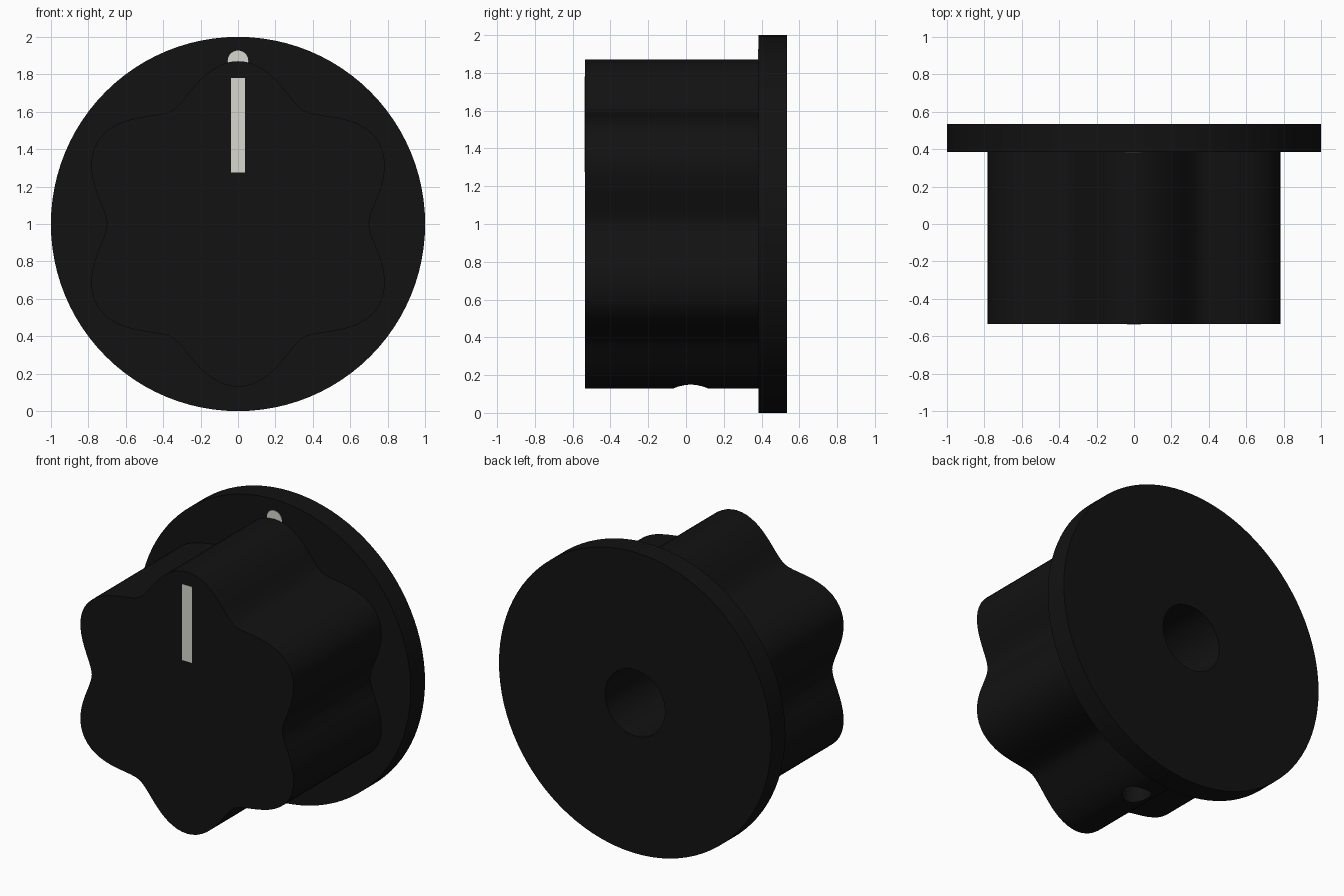
import bpy, bmesh
from math import cos, sin, pi, radians
from mathutils import Matrix

if "Cube" in bpy.data.objects:
    bpy.data.objects.remove(bpy.data.objects["Cube"])


def material(name, color):
    m = bpy.data.materials.new(name)
    m.diffuse_color = (*color, 1)
    m.use_nodes = True
    m.node_tree.nodes["Principled BSDF"].inputs["Base Color"].default_value = m.diffuse_color
    return m


black = material("black_plastic", (0.006, 0.006, 0.006))
ivory = material("ivory_paint", (0.68, 0.68, 0.62))


def prism(name, outline, y0, y1, mat):
    """Extrude an (x, z) outline from y0 to y1."""
    bm = bmesh.new()
    face = bm.faces.new([bm.verts.new((x, y0, z)) for x, z in outline])
    ext = bmesh.ops.extrude_face_region(bm, geom=[face])["geom"]
    bmesh.ops.translate(bm, vec=(0, y1 - y0, 0),
                        verts=[v for v in ext if isinstance(v, bmesh.types.BMVert)])
    if not any(len(f.verts) == len(outline) and abs(f.calc_center_median().y - y0) < 1e-5
               for f in bm.faces):
        bm.faces.new([v for v in bm.verts if abs(v.co.y - y0) < 1e-6])
    bmesh.ops.recalc_face_normals(bm, faces=bm.faces)
    me = bpy.data.meshes.new(name)
    bm.to_mesh(me)
    bm.free()
    me.materials.append(mat)
    ob = bpy.data.objects.new(name, me)
    bpy.context.collection.objects.link(ob)
    return ob


def circle(r, zc, n=64):
    return [(r * cos(2 * pi * i / n), zc + r * sin(2 * pi * i / n)) for i in range(n)]


def lobed(n=144):
    """Six broad lobes with narrow valleys, one lobe pointing up."""
    pts = []
    for i in range(n):
        a = 2 * pi * i / n
        c = max(0.0, (1 + cos(6 * (a - pi / 2))) / 2)
        r = 0.70 + 0.17 * c ** 0.85
        pts.append((r * cos(a), 1 + r * sin(a)))
    return pts


def cut(ob, cutter):
    mod = ob.modifiers.new("cut", 'BOOLEAN')
    mod.operation = 'DIFFERENCE'
    mod.solver = 'EXACT'
    mod.object = cutter
    bpy.context.view_layer.objects.active = ob
    bpy.ops.object.modifier_apply(modifier=mod.name)


# Grip and base flange
grip = prism("fluted_grip", lobed(), -0.535, 0.385, black)
flange = prism("base_flange", circle(1, 1, 96), 0.385, 0.535, black)

# Shaft bore from the back
bore = prism("bore_cutter", circle(0.22, 1, 48), -0.15, 0.7, black)
cut(grip, bore)
cut(flange, bore)

# Set screw hole through the bottom lobe into the bore
screw = prism("screw_cutter", circle(0.09, 0, 32), -0.45, 0.45, black)
screw.data.transform(Matrix.Translation((0, 0.025, 0.45)) @ Matrix.Rotation(radians(90), 4, 'X'))
cut(grip, screw)

for c in (bore, screw):
    bpy.data.objects.remove(c)

# Painted pointer line and flange dot
prism("pointer_line", [(-0.037, 1.275), (0.037, 1.275), (0.037, 1.78), (-0.037, 1.78)],
      -0.537, -0.50, ivory)
dot = prism("index_dot", circle(0.055, 1.872, 32), 0.382, 0.40, ivory)

# Smooth shading with crisp rims
for ob in (grip, flange, dot):
    bpy.ops.object.select_all(action='DESELECT')
    ob.select_set(True)
    bpy.context.view_layer.objects.active = ob
    bpy.ops.object.shade_smooth_by_angle(angle=radians(30))
